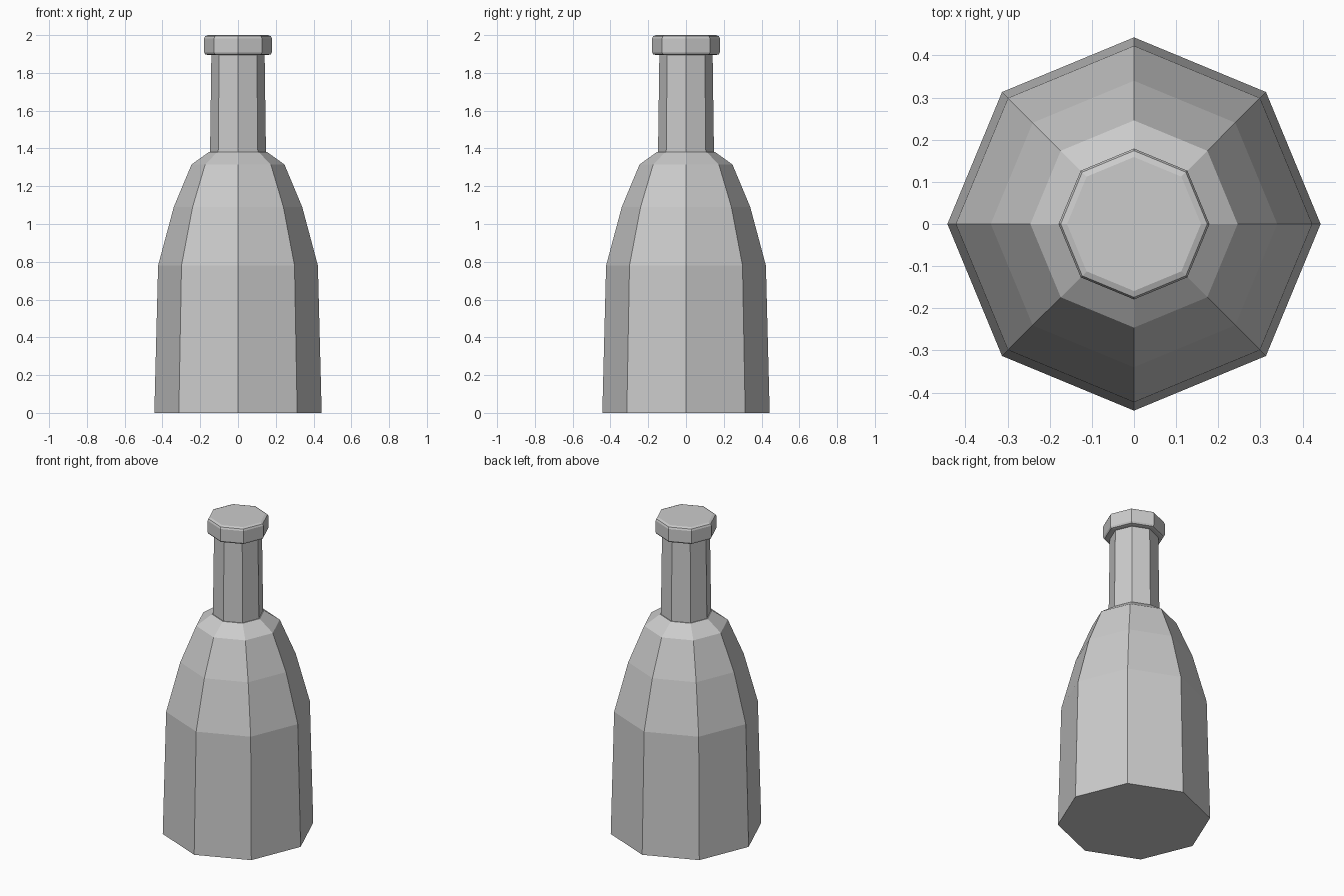
import bpy, bmesh
from math import cos, sin, pi

if "Cube" in bpy.data.objects:
    bpy.data.objects.remove(bpy.data.objects["Cube"])

SIDES = 8


def lathe(name, profile):
    """Flat-faced octagonal solid from (radius, height) pairs, corners on the axes."""
    bm = bmesh.new()
    rings = [[bm.verts.new((r * cos(2 * pi * i / SIDES), r * sin(2 * pi * i / SIDES), z))
              for i in range(SIDES)] for r, z in profile]
    for low, high in zip(rings, rings[1:]):
        for i in range(SIDES):
            j = (i + 1) % SIDES
            bm.faces.new((low[i], low[j], high[j], high[i]))
    bm.faces.new(rings[0][::-1])
    bm.faces.new(rings[-1])
    mesh = bpy.data.meshes.new(name)
    bm.to_mesh(mesh)
    bm.free()
    obj = bpy.data.objects.new(name, mesh)
    bpy.context.collection.objects.link(obj)
    return obj


# Body, shoulder and neck in one continuous profile
lathe("bottle_body", [(0.443, 0), (0.423, 0.78), (0.34, 1.09), (0.246, 1.315),
                      (0.153, 1.382), (0.148, 1.382), (0.141, 1.897)])

# Thick lip with softened top and bottom edges
lathe("bottle_lip", [(0.160, 1.895), (0.173, 1.898), (0.179, 1.908),
                     (0.179, 1.983), (0.174, 1.994), (0.159, 2.0)])
